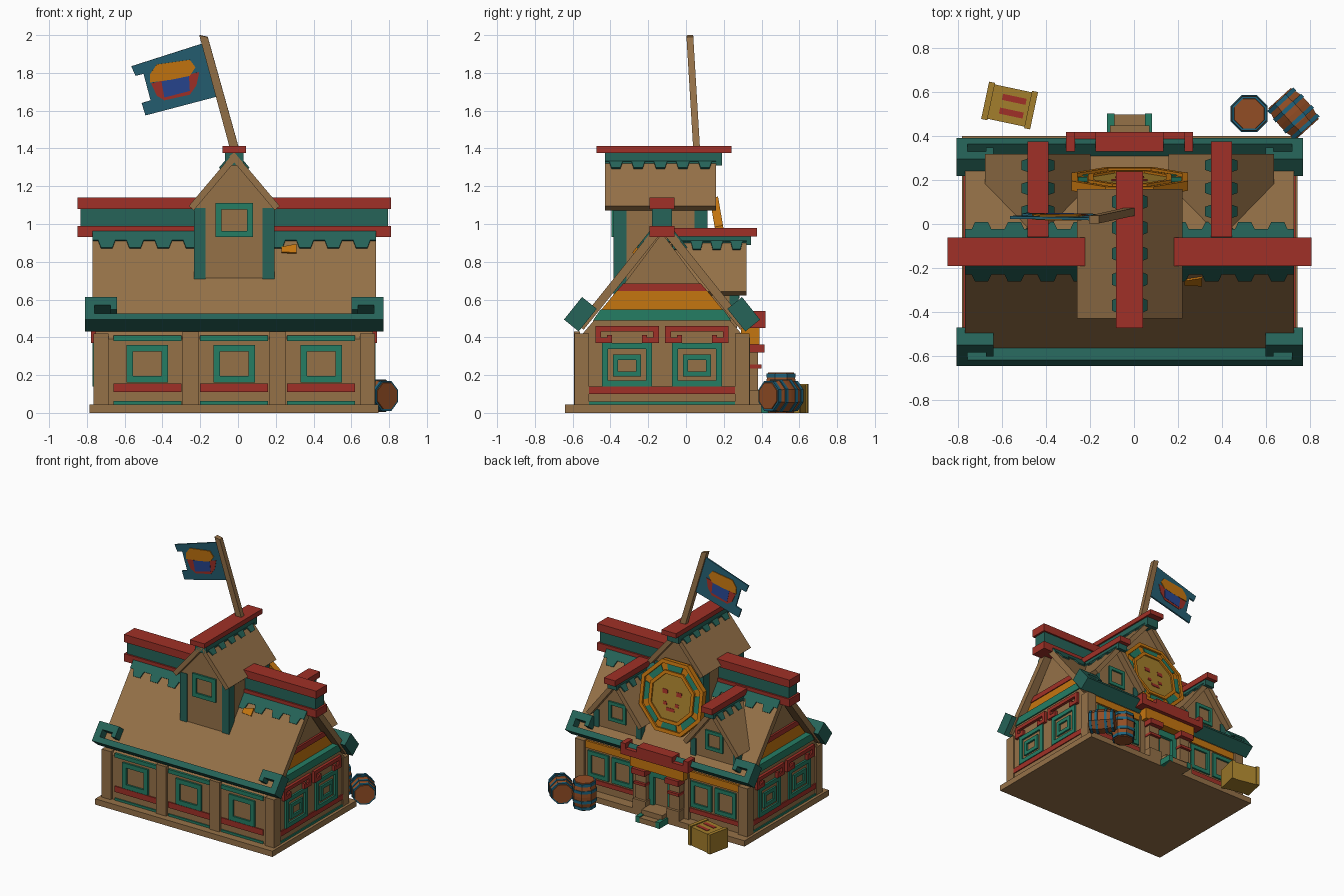
import bpy, bmesh
from math import sin, cos, pi, radians
from mathutils import Vector

cube = bpy.data.objects.get("Cube")
if cube:
    bpy.data.objects.remove(cube, do_unlink=True)


def colour(name, r, g, b):
    m = bpy.data.materials.new(name)
    m.use_nodes = True
    m.diffuse_color = (r, g, b, 1)
    m.node_tree.nodes["Principled BSDF"].inputs["Base Color"].default_value = (r, g, b, 1)
    return m


BROWN = colour("timber brown", .30, .165, .064)
RED = colour("lacquer red", .35, .03, .02)
GREEN = colour("trim green", .018, .205, .127)
TEAL = colour("roof teal", .019, .125, .098)
ORANGE = colour("bright orange", .56, .18, .005)
GOLD = colour("old gold", .37, .21, .025)
CASK = colour("cask brown", .29, .075, .018)
HOOP = colour("hoop blue", .013, .127, .21)
CLOTH = colour("flag teal", .018, .114, .165)
BLUE = colour("royal blue", .02, .06, .28)

CX, CY = -.02, -.127
X, Y, Z = Vector((1, 0, 0)), Vector((0, 1, 0)), Vector((0, 0, 1))


def loft(name, rings, mat, cyclic=False):
    """Skin a list of point rings; cap the ends unless cyclic."""
    n, k = len(rings[0]), len(rings)
    faces = [] if cyclic else [list(range(n)), list(range((k - 1) * n, k * n))]
    for j in range(k if cyclic else k - 1):
        a, b = j * n, (j + 1) % k * n
        faces += [(a + i, a + (i + 1) % n, b + (i + 1) % n, b + i) for i in range(n)]
    me = bpy.data.meshes.new(name)
    me.from_pydata([tuple(p) for r in rings for p in r], [], faces)
    bm = bmesh.new()
    bm.from_mesh(me)
    bmesh.ops.recalc_face_normals(bm, faces=bm.faces)
    bm.to_mesh(me)
    bm.free()
    me.materials.append(mat)
    ob = bpy.data.objects.new(name, me)
    bpy.context.collection.objects.link(ob)
    return ob


def lay(frame, pts, h):
    o, u, v = frame
    return [o + u * a + v * b + u.cross(v) * h for a, b in pts]


def prism(name, frame, pts, mat, h0, h1):
    loft(name, [lay(frame, pts, h0), lay(frame, pts, h1)], mat)


def ring(name, frame, outer, inner, mat, h0, h1):
    loft(name, [lay(frame, outer, h0), lay(frame, outer, h1),
                lay(frame, inner, h1), lay(frame, inner, h0)], mat, True)


def rect(a0, a1, b0, b1):
    return [(a0, b0), (a1, b0), (a1, b1), (a0, b1)]


def around(a, b, w, h):
    return rect(a - w, a + w, b - h, b + h)


def sym(pts):
    return pts + [(-a, b) for a, b in reversed(pts)]


def box(name, x0, x1, y0, y1, z0, z1, mat):
    prism(name, (Vector((0, 0, 0)), X, Y), rect(x0, x1, y0, y1), mat, z0, z1)


def window(name, frame, a, b, w, h, t, mat=GREEN):
    ring(name, frame, around(a, b, w, h), around(a, b, w - t, h - t), mat, -.01, .014)


def slope(apex, s, axis, deg):
    """Frame lying on a roof slope: u along the ridge, v uphill to the apex."""
    c, d = cos(radians(deg)), sin(radians(deg))
    if axis == "x":
        return Vector(apex), X * -s, Vector((0, -s * c, d))
    return Vector(apex), Y * s, Vector((-s * c, 0, d))


def drip(name, frame, half, d1, d2, n):
    """Scalloped covering that hangs down from a ridge."""
    p = 2 * half / n
    pts = [(half, 0), (-half, 0)]
    for i in range(n):
        a = -half + i * p
        pts += [(a, -d1), (a + p * .2, -d1), (a + p * .3, -d2),
                (a + p * .7, -d2), (a + p * .8, -d1)]
    prism(name, frame, pts + [(half, -d1)], TEAL, 0, .009)


# Wall frames, each with its normal pointing outward
front = (Vector((CX, CY - .445, 0)), X, Z)
back = (Vector((CX, CY + .445, 0)), -X, Z)
sides = [(Vector((CX + s * .735, CY, 0)), Y * s, Z) for s in (1, -1)]
middle = (Vector((CX, CY, 0)), Y, Z)

# House body and base
box("base_slab", CX - .765, CX + .765, -.64, .4, 0, .045, BROWN)
prism("house_walls", middle, sym([(.445, .02), (.445, .39), (.36, .49)]), BROWN, -.735, .735)
prism("gable_walls", middle, sym([(.36, .47), (0.001, .95)]), BROWN, -.69, .69)
for sx in (1, -1):
    for sy in (1, -1):
        x, y = CX + sx * .705, CY + sy * .425
        box("corner_post", x - .04, x + .04, y - .038, y + .038, .03, .42, BROWN)

# Front wall panels
for a in (-.23, .23):
    prism("front_post", front, rect(a - .043, a + .043, .03, .43), BROWN, -.01, .02)
for a in (-.46, 0, .46):
    window("front_window", front, a, .26, .11, .1, .035)
    prism("front_red_strip", front, rect(a - .18, a + .18, .11, .155), RED, -.01, .008)
    prism("front_top_strip", front, rect(a - .18, a + .18, .38, .41), GREEN, -.01, .008)
    prism("front_bottom_strip", front, rect(a - .18, a + .18, .045, .062), GREEN, -.01, .008)

# Side walls with nested windows and curled beams
curl = sym([(.168, .46), (.168, .37), (.08, .37), (.08, .412), (.105, .412),
            (.105, .398), (.138, .398), (.138, .432)])
for f in sides:
    for a in (-.185, .185):
        window("side_window_outer", f, a, .255, .133, .115, .032)
        window("side_window_inner", f, a, .25, .075, .058, .028)
        prism("curled_beam", f, [(a + p, q) for p, q in curl], RED, -.01, .022)
    prism("side_red_strip", f, rect(-.39, .39, .1, .14), RED, -.01, .008)
    prism("side_bottom_strip", f, rect(-.39, .39, .045, .06), GREEN, -.01, .008)
    prism("gable_green_ledge", f, sym([(.365, .49), (.325, .548)]), GREEN, -.05, .01)
    prism("gable_orange_band", f, sym([(.32, .548), (.24, .645)]), ORANGE, -.05, -.037)
    prism("gable_red_band", f, sym([(.24, .645), (.205, .685)]), RED, -.05, -.03)

# Back wall
for s in (1, -1):
    for a in (.34, .55):
        window("back_window", back, s * a, .25, .09, .1, .03)
    prism("back_red_strip", back, rect(s * .23, s * .66, .1, .135), RED, -.01, .008)
    prism("back_orange_band", back, rect(s * .2, s * .66, .365, .42), ORANGE, -.01, .008)
    prism("back_post", back, rect(s * .2, s * .24, .03, .4), BROWN, -.01, .02)

# Main roof with curled eave beams
eave = sym([(.79, -.743), (.79, -.59), (.62, -.59), (.62, -.675), (.655, -.675),
            (.655, -.645), (.74, -.645), (.74, -.7)])
for s in (1, -1):
    f = slope((CX, CY, 1.03), s, "x", 51.3)
    prism("main_roof", f, rect(-.75, .75, -.72, 0), BROWN, -.045, 0)
    prism("eave_beam", f, eave, TEAL, -.03, .07)
    drip("main_roof_drip", f, .75, .155, .205, 10)
    if s < 0:
        prism("roof_patch", f, [(.25, -.2), (.33, -.18), (.33, -.24), (.25, -.235)], ORANGE, 0, .0095)
for name, h, w, z0, z1, m in (("ridge_lower", .83, .065, .93, .99, RED),
                              ("ridge_middle", .815, .052, .99, 1.08, TEAL),
                              ("ridge_upper", .83, .065, 1.08, 1.14, RED)):
    box(name, CX - h, CX + h, CY - w, CY + w, z0, z1, m)

# Tall central cross gable
tower = (Vector((CX, -.135, 0)), X, Z)
prism("tower_body", tower, sym([(.207, .6), (.207, 1.085), (0.001, 1.335)]), BROWN, -.245, .245)
for sx in (1, -1):
    f = slope((CX, -.135, 1.38), sx, "y", 49.8)
    prism("tower_roof", f, rect(-.295, .295, -.373, 0), BROWN, -.035, 0)
    drip("tower_drip", f, .295, .07, .115, 5)
    for y in (-.35, .08):
        x = CX + sx * .182
        box("tower_corner", x - .031, x + .031, y - .034, y + .034, .6, 1.085, TEAL)
window("tower_window", (Vector((CX, -.38, 0)), X, Z), 0, 1.02, .1, .09, .032)
box("tower_ridge_trim", CX - .05, CX + .05, -.43, .19, 1.31, 1.375, TEAL)
box("tower_ridge", CX - .062, CX + .062, -.475, .24, 1.375, 1.412, RED)

# Two rear dormers
for s in (1, -1):
    x = CX + s * .418
    prism("dormer_body", (Vector((x, .27, 0)), -X, Z),
          sym([(.2, .45), (.2, .655), (0.001, .9)]), BROWN, -.3, 0)
    for t in (1, -1):
        f = slope((x, .11, .95), t, "y", 52)
        prism("dormer_roof", f, rect(-.21, .21, -.39, 0), BROWN, -.035, 0)
        drip("dormer_drip", f, .21, .06, .11, 4)
        box("dormer_corner", x + t * .16, x + t * .205, .23, .277, .5, .66, TEAL)
    window("dormer_window", (Vector((x, .27, 0)), -X, Z), 0, .68, .075, .075, .025)
    box("dormer_ridge_trim", x - .04, x + .04, -.05, .345, .89, .935, TEAL)
    box("dormer_ridge", x - .048, x + .048, -.06, .375, .935, .98, RED)


# Octagonal plaque on the back
def octagon(apothem):
    r = apothem / cos(pi / 8)
    return [(r * cos(pi * (i + .5) / 4), r * sin(pi * (i + .5) / 4)) for i in range(8)]


plaque = (Vector((CX, .19, .88)), -X, Vector((0, -.17, .985)))
prism("plaque_disc", plaque, octagon(.26), ORANGE, -.02, .008)
ring("plaque_outer_rim", plaque, octagon(.265), octagon(.238), ORANGE, -.02, .025)
ring("plaque_inner_rim", plaque, octagon(.19), octagon(.165), ORANGE, 0, .025)
prism("plaque_face", plaque, octagon(.165), GOLD, 0, .014)
outer, inner = octagon(.236), octagon(.192)
for i in range(8):
    p, q = Vector(outer[i]), Vector(outer[(i + 1) % 8])
    r, t = Vector(inner[(i + 1) % 8]), Vector(inner[i])
    prism("plaque_panel", plaque, [p.lerp(q, .15), p.lerp(q, .85), r.lerp(t, .15), r.lerp(t, .85)],
          GREEN, 0, .014)
for s in (1, -1):
    prism("plaque_eye", plaque, around(s * .06, .035, .022, .016), RED, .01, .018)
    prism("plaque_cheek", plaque, around(s * .05, -.05, .015, .012), RED, .01, .018)
prism("plaque_mouth", plaque, around(0, -.09, .035, .012), RED, .01, .018)

# Porch and steps
for s in (1, -1):
    x = CX + s * .145
    box("porch_pillar", x - .045, x + .045, .29, .38, 0, .4, BROWN)
    box("pillar_foot", x - .055, x + .055, .29, .4, 0, .12, BROWN)
    box("pillar_band", x - .05, x + .05, .29, .4, .235, .255, RED)
    box("pillar_cap", x - .058, x + .058, .29, .415, .32, .362, RED)
ring("door_frame", back, rect(-.1, .1, .045, .35), rect(-.06, .06, .055, .3), GREEN, -.01, .025)
box("porch_lintel", CX - .23, CX + .23, .29, .39, .362, .45, ORANGE)
prism("porch_canopy", (Vector((CX, .33, 0)), -X, Z),
      sym([(.155, .54), (.155, .5), (.25, .5), (.25, .54), (.29, .54), (.29, .45)]), RED, 0, .09)
box("lower_step", CX - .1, CX + .1, .3, .5, 0, .04, BROWN)
box("upper_step", CX - .09, CX + .09, .3, .45, .04, .08, BROWN)
for s in (1, -1):
    box("step_edge", CX + s * .07, CX + s * .103, .4, .503, 0, .048, GREEN)

# Flag pole and flag, leaning to the right side
flag = (Vector((0, .14, 0)), X, Vector((0, -.06, 1)))
prism("flag_pole", flag, [(-.04, 1.39), (.008, 1.39), (-.16, 1.99), (-.205, 2)], BROWN, -.018, .018)
prism("flag_cloth", flag, [(-.19, 1.955), (-.565, 1.835), (-.543, 1.785), (-.5, 1.795), (-.463, 1.655),
                           (-.51, 1.64), (-.49, 1.575), (-.11, 1.675)], CLOTH, -.006, .006)
prism("flag_chest", flag, [(-.46, 1.745), (-.205, 1.805), (-.22, 1.735), (-.255, 1.685),
                           (-.39, 1.655), (-.43, 1.68)], RED, -.009, .009)
prism("flag_chest_front", flag, [(-.405, 1.755), (-.26, 1.79), (-.255, 1.705), (-.39, 1.67)],
      BLUE, -.011, .011)
prism("flag_chest_lid", flag, [(-.465, 1.75), (-.465, 1.795), (-.43, 1.845), (-.255, 1.87),
                               (-.225, 1.83), (-.255, 1.785), (-.35, 1.765)], ORANGE, -.012, .012)


# Barrels
def barrel(frame, length, r):
    prof = [(r * .82, 0), (r * .97, length * .25), (r, length * .5), (r * .97, length * .75), (r * .82, length)]
    loft("barrel", [lay(frame, octagon(a), h) for a, h in prof], CASK)
    for k in (.08, .32, .68, .92):
        c = r * (1.03 if .2 < k < .8 else .95)
        ring("barrel_hoop", frame, octagon(c), octagon(r * .7), HOOP,
             length * (k - .05), length * (k + .05))


barrel((Vector((.525, .503, 0)), X, Y), .215, .082)
axis = Vector((.67, -.74, 0)).normalized()
barrel((Vector((.727, .503, .09)) - axis * .095, axis.cross(Z) * -1, Z), .19, .084)

# Crate
crate = (Vector((-.567, .54, 0)), Vector((cos(.21), -sin(.21), 0)), Vector((sin(.21), cos(.21), 0)))
prism("crate_body", crate, around(0, 0, .105, .08), GOLD, 0, .145)
for s in (1, -1):
    prism("crate_end", crate, around(s * .1, 0, .014, .087), GOLD, 0, .152)
    prism("crate_marking", crate, around(.015, s * .032, .055, .014), RED, .14, .148)
